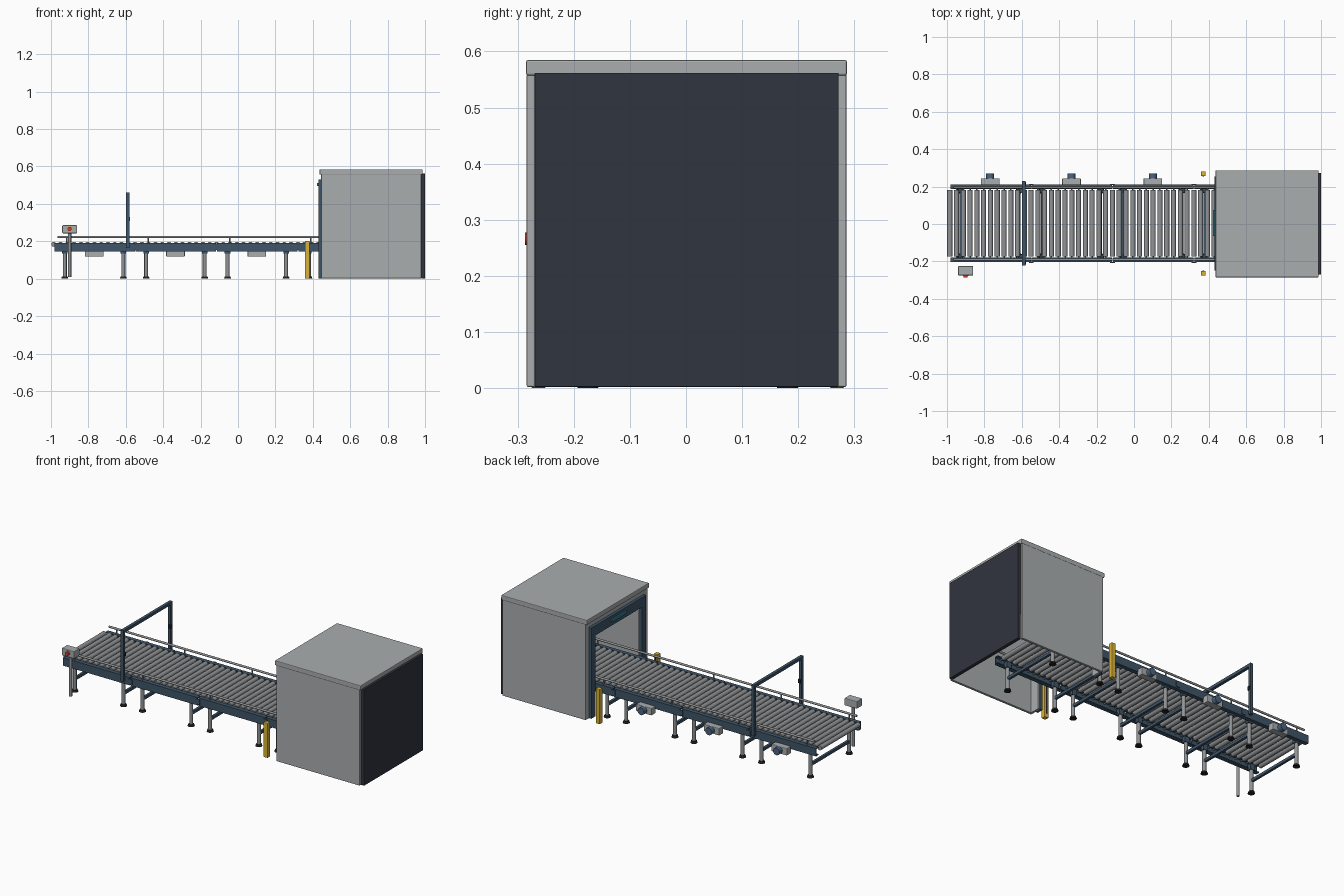
import bpy, bmesh
from math import pi
from mathutils import Matrix, Vector

if "Cube" in bpy.data.objects:
    bpy.data.objects.remove(bpy.data.objects["Cube"])

YC = 0.003  # conveyor centreline


def mat(name, r, g, b):
    m = bpy.data.materials.new(name)
    m.diffuse_color = (r, g, b, 1)
    m.use_nodes = True
    m.node_tree.nodes["Principled BSDF"].inputs["Base Color"].default_value = m.diffuse_color
    return m


BLUE = mat("blue_steel", 0.05, 0.09, 0.14)
MOTOR = mat("motor_blue", 0.07, 0.13, 0.22)
DARK = mat("dark_panel", 0.03, 0.035, 0.05)
BLACK = mat("rubber", 0.015, 0.015, 0.018)
STEEL = mat("roller_steel", 0.28, 0.29, 0.30)
PALE = mat("pale_grey", 0.40, 0.42, 0.43)
YELLOW = mat("safety_yellow", 0.70, 0.45, 0.04)
RED = mat("stop_red", 0.65, 0.05, 0.03)
TEAL = mat("display_teal", 0.03, 0.22, 0.28)


def finish(name, bm, material, bevel=0, smooth=False):
    bmesh.ops.recalc_face_normals(bm, faces=bm.faces[:])
    me = bpy.data.meshes.new(name)
    bm.to_mesh(me)
    bm.free()
    ob = bpy.data.objects.new(name, me)
    bpy.context.collection.objects.link(ob)
    if material:
        me.materials.append(material)
    if bevel:
        mod = ob.modifiers.new("bevel", 'BEVEL')
        mod.width, mod.segments = bevel, 2
    if smooth:
        bpy.ops.object.select_all(action='DESELECT')
        ob.select_set(True)
        bpy.context.view_layer.objects.active = ob
        bpy.ops.object.shade_smooth_by_angle(angle=0.7)
    return ob


def add_box(bm, x0, x1, y0, y1, z0, z1):
    m = Matrix.Translation(((x0 + x1) / 2, (y0 + y1) / 2, (z0 + z1) / 2))
    m = m @ Matrix.Diagonal((x1 - x0, y1 - y0, z1 - z0, 1))
    bmesh.ops.create_cube(bm, size=1, matrix=m)


def add_cyl(bm, a, b, r, seg=16, r2=None):
    a, b = Vector(a), Vector(b)
    q = (b - a).to_track_quat('Z', 'Y').to_matrix().to_4x4()
    bmesh.ops.create_cone(bm, cap_ends=True, segments=seg, radius1=r,
                          radius2=r if r2 is None else r2, depth=(b - a).length,
                          matrix=Matrix.Translation((a + b) / 2) @ q)


def boxes(name, dims, material=None, bevel=0):
    bm = bmesh.new()
    for d in dims:
        add_box(bm, *d)
    return finish(name, bm, material, bevel)


def cyls(name, items, material=None):
    bm = bmesh.new()
    for i in items:
        add_cyl(bm, *i)
    return finish(name, bm, material, smooth=True)


def extrude(name, pts, to_vec, direction, material, bevel=0):
    # profile points mapped to 3D, then extruded
    bm = bmesh.new()
    f = bm.faces.new([bm.verts.new(to_vec(*p)) for p in pts])
    r = bmesh.ops.extrude_face_region(bm, geom=[f])
    bmesh.ops.translate(bm, vec=direction,
                        verts=[v for v in r["geom"] if isinstance(v, bmesh.types.BMVert)])
    return finish(name, bm, material, bevel)


# Four identical conveyor modules
PITCH, LENGTH = 0.435, 0.430
CHANNEL = [(0.183, 0.145), (0.207, 0.145), (0.207, 0.191), (0.183, 0.191),
           (0.183, 0.186), (0.202, 0.186), (0.202, 0.150), (0.183, 0.150)]
for k in range(4):
    x0 = -0.982 + k * PITCH
    n = f"module_{k + 1}_"
    # side channels with axle heads
    for s, side in ((-1, "front"), (1, "rear")):
        extrude(f"{n}{side}_channel", CHANNEL, lambda y, z: (x0, YC + s * y, z),
                (LENGTH, 0, 0), BLUE)
    # rollers and their axles
    xs = [x0 - 0.003 + 0.03625 * i for i in range(12)]
    cyls(n + "rollers", [((x, YC - 0.178, 0.184), (x, YC + 0.178, 0.184), 0.0135)
                         for x in xs], STEEL)
    cyls(n + "axles", [((x, YC - 0.204, 0.181), (x, YC + 0.204, 0.181), 0.004, 8)
                       for x in xs[1:]], STEEL)
    # legs, feet, collars and cross braces
    legs = [(x0 + dx, YC + s * 0.178) for dx in (0.056, 0.369) for s in (-1, 1)]
    cyls(n + "legs", [((x, y, 0.012), (x, y, 0.165), 0.0105) for x, y in legs], STEEL)
    cyls(n + "feet", [((x, y, 0), (x, y, 0.012), 0.019, 16, 0.015) for x, y in legs], BLACK)
    boxes(n + "leg_brackets", [(x - 0.015, x + 0.015, y - 0.012, y + 0.012, 0.135, 0.168)
                               for x, y in legs], BLUE)
    boxes(n + "cross_braces", [(x - 0.007, x + 0.007, YC - 0.178, YC + 0.178, 0.065, 0.081)
                               for x in (legs[0][0], legs[2][0])], BLUE)
    # drive gearbox and motor
    mx = x0 + 0.213
    boxes(n + "gearbox", [(mx - 0.05, mx + 0.05, 0.205, 0.244, 0.118, 0.160)], PALE, 0.004)
    cyls(n + "motor", [((mx, 0.243, 0.139), (mx, 0.270, 0.139), 0.021, 20)], MOTOR)
    # splice plates joining to the next module
    if k < 3:
        xe = x0 + LENGTH + 0.0025
        boxes(n + "splice_plates",
              [(xe - 0.013, xe + 0.013, YC + s * 0.2085 - 0.0025, YC + s * 0.2085 + 0.0025,
                0.153, 0.183) for s in (-1, 1)], BLUE)

# Guide rails on small posts
for s, side in ((-1, "front"), (1, "rear")):
    y = YC + s * 0.193
    cyls(side + "_guide_rail", [((-0.965, y, 0.223), (0.74, y, 0.223), 0.006, 12)], STEEL)
    cyls(side + "_rail_posts", [((x, y, 0.188), (x, y, 0.223), 0.004, 10)
                                for x in (-0.915, -0.48, -0.045, 0.39, 0.70)], STEEL)

# Sensor gate over the conveyor
gate = [(-0.226, 0.165), (-0.226, 0.462), (0.226, 0.462), (0.226, 0.165),
        (0.209, 0.165), (0.209, 0.445), (-0.209, 0.445), (-0.209, 0.165)]
extrude("sensor_gate", gate, lambda y, z: (-0.598, YC + y, z), (0.017, 0, 0), BLUE)
boxes("gate_sensors", [(-0.595, -0.578, YC + s * 0.212 - 0.009, YC + s * 0.212 + 0.009,
                        0.307, 0.330) for s in (-1, 1)], BLACK, 0.002)

# Operator pedestal
cyls("pedestal_post", [((-0.90, -0.250, 0.008), (-0.90, -0.250, 0.25), 0.0085)], STEEL)
boxes("control_box", [(-0.94, -0.86, -0.275, -0.225, 0.243, 0.286)], PALE, 0.004)
cyls("button_ring", [((-0.90, -0.270, 0.266), (-0.90, -0.278, 0.266), 0.014, 20)], YELLOW)
cyls("stop_button", [((-0.90, -0.277, 0.266), (-0.90, -0.287, 0.266), 0.011, 20)], RED)

# Safety light posts beside the entrance
for s, side in ((-1, "front"), (1, "rear")):
    y = YC + s * 0.266
    boxes(side + "_light_post", [(0.357, 0.383, y - 0.013, y + 0.013, 0, 0.202)], YELLOW, 0.003)
    yi = y - s * 0.013
    boxes(side + "_light_window", [(0.365, 0.375, yi - 0.001, yi + 0.001, 0.02, 0.185)], BLACK)

# Open-bottomed enclosure: walls, entrance panel, roof, rear panel
for s, side in ((-1, "front"), (1, "rear")):
    ya, yb = sorted((0.001 + s * 0.270, 0.001 + s * 0.285))
    boxes(side + "_wall", [(0.445, 0.980, ya, yb, 0.002, 0.560)], PALE, 0.003)


def portal(w, h, iw, ih):
    return [(-w, 0.002), (-w, h), (w, h), (w, 0.002),
            (iw, 0.002), (iw, ih), (-iw, ih), (-iw, 0.002)]


extrude("entrance_panel", portal(0.270, 0.558, 0.213, 0.475),
        lambda y, z: (0.446, YC + y - 0.002, z), (0.012, 0, 0), PALE)
extrude("entrance_frame", portal(0.252, 0.530, 0.212, 0.472),
        lambda y, z: (0.430, YC + y, z), (0.018, 0, 0), BLUE, 0.002)
boxes("entrance_display", [(0.422, 0.432, -0.065, 0.075, 0.496, 0.512)], TEAL, 0.002)
boxes("roof", [(0.436, 0.987, -0.285, 0.287, 0.557, 0.585)], PALE, 0.004)
boxes("rear_panel", [(0.979, 1.0, -0.270, 0.272, 0.002, 0.562)], DARK, 0.002)
